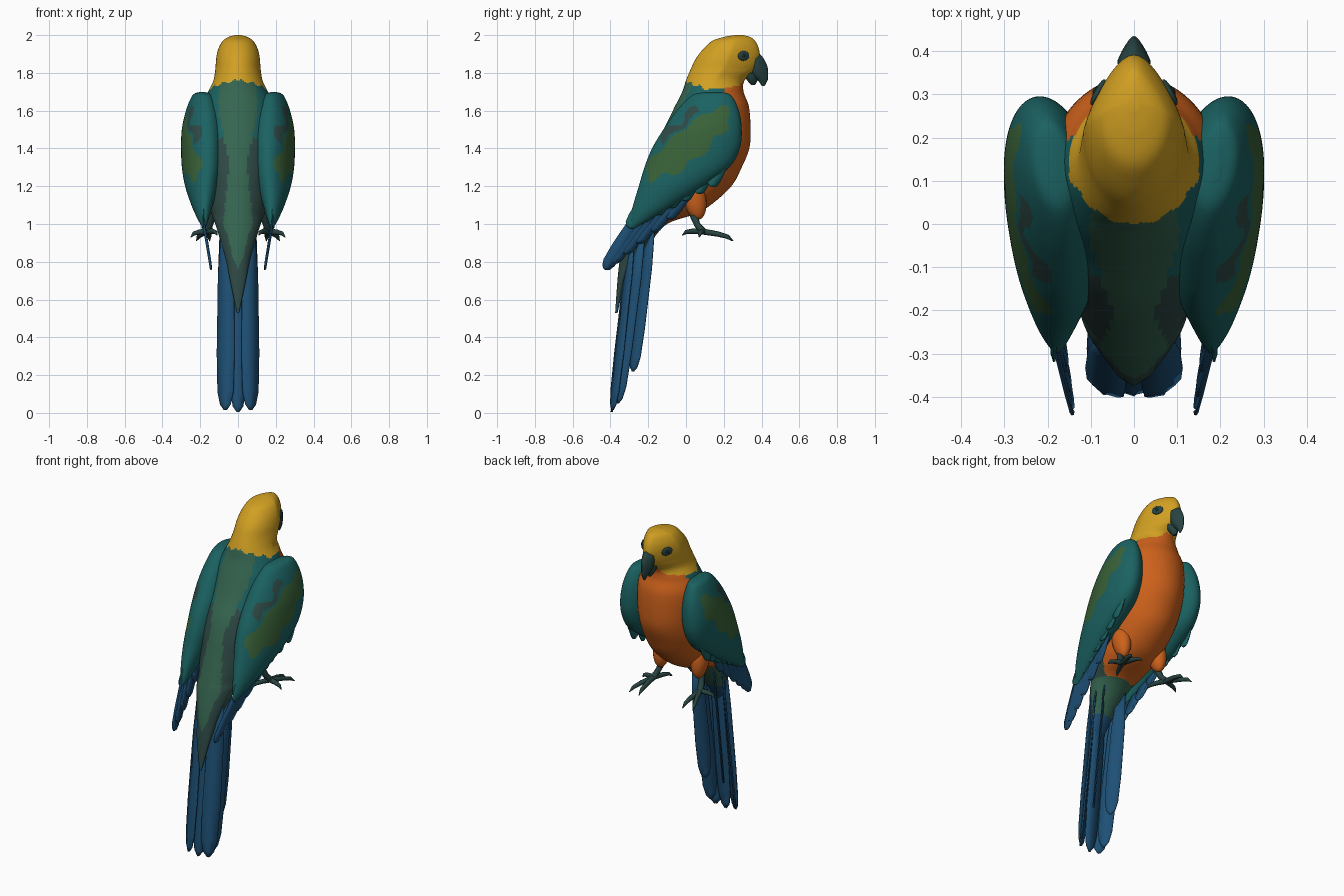
import bpy, bmesh, math
from mathutils import Vector

cube = bpy.data.objects.get("Cube")
if cube:
    bpy.data.objects.remove(cube, do_unlink=True)


def material(name, rgb):
    m = bpy.data.materials.new(name)
    m.use_nodes = True
    m.diffuse_color = (*rgb, 1)
    for node in m.node_tree.nodes:
        if node.type == 'BSDF_PRINCIPLED':
            node.inputs["Base Color"].default_value = (*rgb, 1)
            node.inputs["Roughness"].default_value = 0.8
    return m


YELLOW = material("golden yellow", (.64, .35, .016))
ORANGE = material("breast orange", (.6, .118, .011))
TEAL = material("wing teal", (.011, .122, .122))
GREEN = material("covert green", (.042, .125, .04))
BACK = material("back green", (.036, .13, .08))
DARK = material("shaded green", (.028, .068, .06))
BLUE = material("flight blue", (.013, .08, .18))
HORN = material("dark horn", (.02, .056, .052))
EYE = material("eye black", (.008, .022, .03))


def lerp(a, b, t):
    return Vector(a).lerp(Vector(b), t)


def finish(obj, angle=40):
    bpy.ops.object.select_all(action='DESELECT')
    obj.select_set(True)
    bpy.context.view_layer.objects.active = obj
    bpy.ops.object.shade_smooth_by_angle(angle=math.radians(angle))


def mesh_object(name, bm, mats):
    bmesh.ops.recalc_face_normals(bm, faces=bm.faces)
    mesh = bpy.data.meshes.new(name)
    bm.to_mesh(mesh)
    bm.free()
    for m in mats:
        mesh.materials.append(m)
    obj = bpy.data.objects.new(name, mesh)
    bpy.context.collection.objects.link(obj)
    return obj


def resample(rows, steps):
    """Smooth curve through the rows."""
    out = []
    for i in range(len(rows) - 1):
        p = [rows[max(0, min(len(rows) - 1, i + k))] for k in (-1, 0, 1, 2)]
        for s in range(steps):
            t = s / steps
            out.append([b + (c - a) * t / 2 + (a - 2.5 * b + 2 * c - d / 2) * t * t
                        + (1.5 * (b - c) + (d - a) / 2) * t ** 3
                        for a, b, c, d in zip(*p)])
    return out + [list(rows[-1])]


def loft(name, rows, mats, rule, steps=8, segs=80, taper=lambda z: 0, shear=0, side=1):
    """Stack of level ovals; each row is height, back, front, centre x, half width."""
    bm = bmesh.new()
    rings = []
    for z, back, front, xc, hw in resample(rows, steps):
        ring = []
        for k in range(segs):
            a = math.tau * k / segs
            dy = math.sin(a) * (front - back) / 2
            x = xc + math.cos(a) * hw * (1 - taper(z) * max(0, math.sin(a))) + shear * dy
            ring.append(bm.verts.new((side * x, (front + back) / 2 + dy, z)))
        rings.append(ring)
    for a, b in zip(rings, rings[1:]):
        for k in range(segs):
            j = (k + 1) % segs
            bm.faces.new((a[k], a[j], b[j], b[k]))
    bm.faces.new(rings[0])
    bm.faces.new(rings[-1])
    for f in bm.faces:
        c = f.calc_center_median()
        f.material_index = mats.index(rule(abs(c.x), c.y, c.z))
    finish(mesh_object(name, bm, mats))


def feather(name, root, tip, width, normal, mat, ridge=.006):
    """Cambered blade with a raised quill and a rounded tip."""
    root, tip, normal = Vector(root), Vector(tip), Vector(normal).normalized()
    across = normal.cross(tip - root).normalized()
    bm = bmesh.new()
    prev = None
    for t, w in ((0, .5), (.3, .9), (.7, 1), (.9, .9), (.97, .6), (1, .15)):
        c = root.lerp(tip, t)
        row = [bm.verts.new(c + across * width * w * s + normal * ridge * (1 - abs(s)))
               for s in (-1, 0, 1)]
        if prev:
            for k in (0, 1):
                bm.faces.new((prev[k], prev[k + 1], row[k + 1], row[k]))
        prev = row
    obj = mesh_object(name, bm, [mat])
    mod = obj.modifiers.new("thickness", 'SOLIDIFY')
    mod.thickness = .006
    mod.offset = 0
    finish(obj)


def tube(name, points, mat):
    """Tapered tube; each point is x, y, z, radius."""
    curve = bpy.data.curves.new(name, 'CURVE')
    curve.dimensions = '3D'
    curve.bevel_depth = 1
    curve.bevel_resolution = 2
    curve.use_fill_caps = True
    spline = curve.splines.new('POLY')
    spline.points.add(len(points) - 1)
    for p, (x, y, z, r) in zip(spline.points, points):
        p.co = (x, y, z, 1)
        p.radius = r
    curve.materials.append(mat)
    obj = bpy.data.objects.new(name, curve)
    bpy.context.collection.objects.link(obj)
    bpy.ops.object.select_all(action='DESELECT')
    obj.select_set(True)
    bpy.context.view_layer.objects.active = obj
    bpy.ops.object.convert(target='MESH')
    finish(bpy.context.view_layer.objects.active, 60)


def ball(name, loc, scale, rot, mat):
    bpy.ops.mesh.primitive_uv_sphere_add(segments=20, ring_count=12, location=loc, rotation=rot)
    obj = bpy.context.object
    obj.name = name
    obj.scale = scale
    obj.data.materials.append(mat)
    finish(obj, 60)


# Head, body and tail coverts in one loft
def body_colour(x, y, z):
    ragged = .008 * math.sin(90 * x + 40 * y)
    if z > 1.71 + (1.5 if y < .18 else 2.8) * (y - .18) ** 2 + ragged:
        return YELLOW
    if z > 1.0 and y > .2 - .46 * (1.72 - z) + ragged:
        return ORANGE
    if z < 1.0 and y > -.25 - .3 * (.95 - z):
        return BACK if z > .82 else BLUE
    if z > 1.3:
        half = min(.1, .045 + .2 * (z - 1.3))
    elif z > 1.0:
        half = .045 + .1 * (1.3 - z)
    else:
        half = .075 * (z - .74) / .26
    if x < half + ragged / 2:
        return BACK
    return DARK if z < 1.46 + ragged else TEAL


body_rows = [
    (2.0, .26, .3, 0, .015), (1.99, .2, .34, 0, .05), (1.97, .14, .365, 0, .08),
    (1.93, .095, .385, 0, .103), (1.88, .055, .39, 0, .115), (1.82, .025, .37, 0, .12),
    (1.76, .0, .31, 0, .13), (1.7, -.02, .305, 0, .158), (1.62, -.06, .333, 0, .19),
    (1.5, -.12, .342, 0, .2), (1.4, -.18, .335, 0, .2), (1.3, -.22, .295, 0, .2),
    (1.2, -.25, .24, 0, .18), (1.1, -.28, .13, 0, .16), (1.05, -.295, .04, 0, .14),
    (1.0, -.31, -.1, 0, .12), (.9, -.335, -.19, 0, .09), (.8, -.352, -.26, 0, .062),
    (.7, -.363, -.32, 0, .042), (.53, -.375, -.362, 0, .006)]
loft("body", body_rows, [YELLOW, ORANGE, TEAL, BACK, DARK, BLUE], body_colour,
     taper=lambda z: .38 * min(1, max(0, (z - 1.72) / .1)))

# Hooked beak, narrowing to a ridge in front
upper = [(1.905, .35, .385, 0, .015), (1.875, .33, .412, 0, .036), (1.83, .33, .432, 0, .037),
         (1.79, .345, .435, 0, .03), (1.76, .38, .432, 0, .017), (1.73, .402, .415, 0, .004)]
lower = [(1.8, .3, .38, 0, .035), (1.765, .32, .38, 0, .028), (1.735, .345, .365, 0, .008)]
for name, rows in (("upper_beak", upper), ("lower_beak", lower)):
    loft(name, rows, [HORN], lambda x, y, z: HORN, 3, 20, lambda z: .5)


# Wings
def wing_colour(x, y, z):
    u, v = y - .02, z - 1.41
    along, off = .77 * u + .64 * v, .77 * v - .64 * u
    wave = .014 * math.sin(38 * along) + .008 * math.sin(70 * off)
    if x > .19 and (along / .29) ** 2 + ((off - .015 + wave) / .08) ** 2 < 1:
        return GREEN
    if x > .19 and abs(off - .125 + wave) < .013 and abs(along - .03) < .13:
        return DARK
    return TEAL


wing_rows = [
    (1.698, .1, .19, .19, .015), (1.68, .03, .24, .188, .052), (1.6, -.05, .28, .188, .085),
    (1.5, -.12, .295, .19, .104), (1.4, -.18, .285, .19, .107), (1.3, -.22, .23, .19, .103),
    (1.2, -.25, .1, .192, .085), (1.1, -.28, -.06, .19, .055), (1.03, -.295, -.18, .185, .03),
    (.98, -.3, -.27, .18, .008)]

for side, label in ((1, "left"), (-1, "right")):
    loft(label + "_wing", wing_rows, [TEAL, GREEN, DARK], wing_colour, 10, 120,
         shear=.13, side=side)

    # Ragged lower edge of the wing
    for i in range(7):
        t = i / 6
        tip = lerp((.25, .13, 1.2), (.185, -.3, .98), t)
        root = tip + Vector((-.005, .09, .17))
        root.x, tip.x = root.x * side, tip.x * side
        feather(f"{label}_secondary_{i + 1}", root, tip, .035, (side, 0, 0), TEAL)

    # Long blue flight feathers
    for i in range(6):
        t = i / 5
        root = lerp((.2, -.2, 1.12), (.215, .05, 1.23), t)
        tip = lerp((.14, -.43, .76), (.185, -.1, 1.03), t ** 1.3)
        root.x, tip.x = root.x * side, tip.x * side
        feather(f"{label}_primary_{i + 1}", root, tip, .038, (side, 0, 0), BLUE)

    # Tail feathers, tented forward on each side
    feather(label + "_tail_top", (.062 * side, -.275, 1.02), (.066 * side, -.388, .015),
            .052, (.5 * side, -1, 0), BLUE)
    feather(label + "_tail_middle", (.08 * side, -.23, 1.0), (.08 * side, -.362, .05),
            .045, (.8 * side, -.6, 0), BLUE)
    feather(label + "_tail_under", (.06 * side, -.18, 1.0), (.06 * side, -.28, .22),
            .042, (.75 * side, -.65, 0), BLUE)

    # Thigh, leg and toes
    ball(label + "_thigh", (.13 * side, .045, 1.14), (.05, .06, .12), (.2, 0, 0), ORANGE)
    ankle = (.16 * side, .09, .96)
    tube(label + "_leg", [(.13 * side, .035, 1.06, .022), (.15 * side, .06, .995, .017),
                          (*ankle, .02)], HORN)
    for i, (x, y, z) in enumerate(((.15, .25, .91), (.22, .245, .91),
                                   (.25, .07, .93), (.11, -.02, .94))):
        foot, claw = Vector(ankle), Vector((x * side, y, z))
        knuckle = foot.lerp(claw, .5) + Vector((0, 0, .012))
        joint = foot.lerp(claw, .82) + Vector((0, 0, .014))
        tube(f"{label}_toe_{i + 1}", [(*foot, .016), (*knuckle, .014),
                                      (*joint, .011), (*claw, .002)], HORN)

    # Eye patch and pupil
    ball(label + "_eye_patch", (.083 * side, .305, 1.89), (.009, .034, .026),
         (0, 0, .5 * side), HORN)
    ball(label + "_pupil", (.088 * side, .307, 1.892), (.007, .012, .012),
         (0, 0, .5 * side), EYE)

# Centre tail feather
feather("tail_centre", (0, -.28, 1.0), (0, -.39, .004), .045, (0, -1, 0), BLUE)
